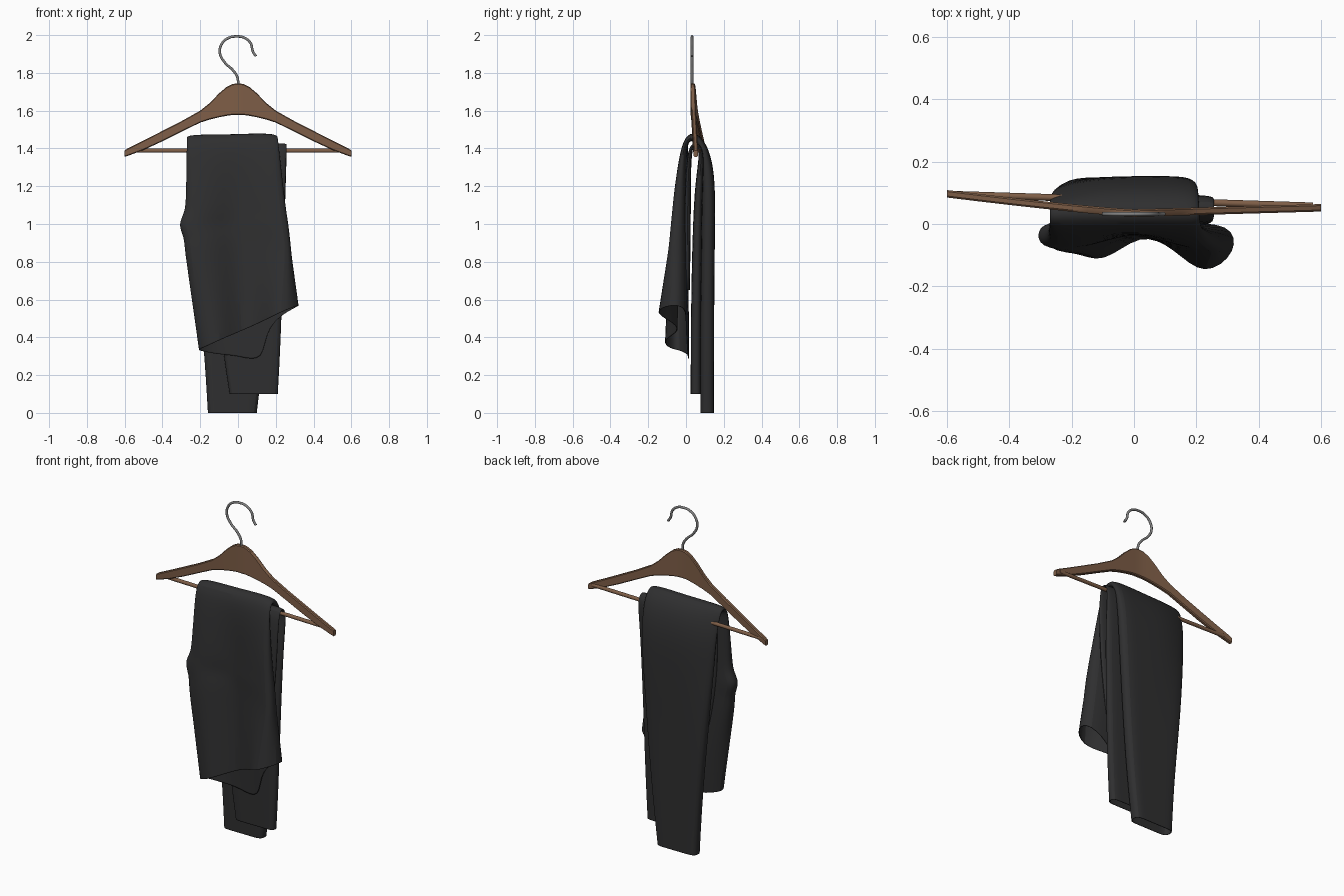
import bpy, bmesh, math
from mathutils import Vector

if "Cube" in bpy.data.objects:
    bpy.data.objects.remove(bpy.data.objects["Cube"])


def material(name, rgb):
    m = bpy.data.materials.new(name)
    m.diffuse_color = (*rgb, 1)
    m.use_nodes = True
    m.node_tree.nodes["Principled BSDF"].inputs["Base Color"].default_value = m.diffuse_color
    return m


CLOTH = material("charcoal cloth", (0.028, 0.028, 0.029))
WOOD = material("brown wood", (0.21, 0.112, 0.063))
METAL = material("grey metal", (0.22, 0.22, 0.22))


def loft(name, rings, mat, cap=False):
    """Skin a list of equal closed rings."""
    bm = bmesh.new()
    vs = [[bm.verts.new(p) for p in r] for r in rings]
    n = len(rings[0])
    for a, b in zip(vs, vs[1:]):
        for i in range(n):
            j = (i + 1) % n
            bm.faces.new((a[i], a[j], b[j], b[i]))
    if cap:
        bm.faces.new(vs[0])
        bm.faces.new(vs[-1])
    bmesh.ops.recalc_face_normals(bm, faces=bm.faces)
    me = bpy.data.meshes.new(name)
    bm.to_mesh(me)
    bm.free()
    me.materials.append(mat)
    ob = bpy.data.objects.new(name, me)
    bpy.context.collection.objects.link(ob)
    return ob


def smooth(ob, angle=40):
    bpy.ops.object.select_all(action='DESELECT')
    ob.select_set(True)
    bpy.context.view_layer.objects.active = ob
    bpy.ops.object.shade_smooth_by_angle(angle=math.radians(angle))


def tube(path, y, radius, name, mat):
    """Round wire through (x, z) points at the given y values."""
    cu = bpy.data.curves.new(name, 'CURVE')
    cu.dimensions = '3D'
    cu.bevel_depth, cu.bevel_resolution, cu.use_fill_caps = radius, 3, True
    sp = cu.splines.new('BEZIER')
    sp.bezier_points.add(len(path) - 1)
    for bp, (x, z), yy in zip(sp.bezier_points, path, y):
        bp.co = (x, yy, z)
        bp.handle_left_type = bp.handle_right_type = 'AUTO'
    sp.resolution_u = 6
    ob = bpy.data.objects.new(name, cu)
    bpy.context.collection.objects.link(ob)
    bpy.ops.object.select_all(action='DESELECT')
    ob.select_set(True)
    bpy.context.view_layer.objects.active = ob
    bpy.ops.object.convert(target='MESH')
    ob = bpy.context.object
    ob.data.materials.clear()
    ob.data.materials.append(mat)
    smooth(ob, 50)


def cloth_rings(stations):
    """Flattened 12-point rings along a path of (y, z, x left, x right, half thickness)."""
    rings = []
    fr = (0.03, 0.27, 0.5, 0.73, 0.97)
    for i, (y, z, xl, xr, t) in enumerate(stations):
        a, b = stations[max(i - 1, 0)], stations[min(i + 1, len(stations) - 1)]
        d = Vector((b[0] - a[0], b[1] - a[1])).normalized()
        ny, nz = d.y, -d.x
        prof = [(f, 1) for f in fr] + [(1, 0)] + [(f, -1) for f in fr[::-1]] + [(0, 0)]
        rings.append([Vector((xl + (xr - xl) * f, y + ny * t * s, z + nz * t * s))
                      for f, s in prof])
    return rings


def cloth(name, rings):
    ob = loft(name, rings, CLOTH)
    sub = ob.modifiers.new("soften", 'SUBSURF')
    sub.levels = sub.render_levels = 2
    sol = ob.modifiers.new("thickness", 'SOLIDIFY')
    sol.thickness, sol.offset = 0.004, -1
    smooth(ob, 60)


# outer trouser leg: back hem, over the bar, down the front
outer = cloth_rings([
    (.112, 0, -.162, .102, .035), (.112, .02, -.163, .104, .035),
    (.112, .35, -.183, .145, .036), (.115, .8, -.23, .18, .036),
    (.120, 1.15, -.262, .205, .036), (.113, 1.3, -.27, .21, .033),
    (.092, 1.415, -.275, .212, .022), (.045, 1.465, -.275, .214, .02),
    (0, 1.45, -.275, .216, .02)])
for r in outer[4:7]:
    for k, dy in ((0, -.03), (1, -.006), (11, -.02)):
        r[k].y += dy
for k, dz in ((0, -.006), (3, .008), (4, .006)):
    outer[7][k].z += dz

# waist part: front bulges at both sides and stays back in the middle
FRONT = (.75, .8, -.1, .45, .95)
WAIST = [(-.04, 1.36, -.277, .226), (-.078, 1.15, -.28, .25), (-.088, 1.06, -.285, .262),
         (-.096, 1.0, -.325, .272), (-.104, .93, -.29, .28), (-.113, .86, -.288, .287)]
for s, z, xl, xr in WAIST:
    ring = [Vector((xl + (xr - xl) * f, -.03 + (s + .03) * k, z))
            for f, k in zip((.03, .27, .5, .73, .97), FRONT)]
    ring.append(Vector((xr, s * .5, z)))
    ring += [Vector((xl + (xr - xl) * f, y, z)) for f, y in
             zip((.97, .73, .5, .27, .03), (-.002, .008, .012, .012, .008))]
    ring.append(Vector((xl, s * .4, z)))
    outer.append(ring)

# slanted, wavy waist opening
hem = [Vector(p) for p in (
    (-.2, -.085, .338), (-.1, -.135, .385), (.02, -.022, .435), (.13, -.08, .485),
    (.225, -.175, .535), (.335, -.09, .575), (.315, .006, .565), (.145, .0, .47),
    (.14, .015, .262), (0, .018, .305), (-.1, .014, .308), (-.222, -.03, .333))]
last = outer[-1]
for w in (.3, .62, .95, 1):
    outer.append([a.lerp(b, w) for a, b in zip(last, hem)])
cloth("outer_leg_and_waist", outer)

# inner trouser leg, folded beneath the outer one
cloth("inner_leg", cloth_rings([
    (.052, .1, -.047, .213, .027), (.052, .12, -.05, .214, .027),
    (.052, .35, -.085, .228, .027), (.056, .8, -.14, .243, .026),
    (.066, 1.2, -.2, .257, .022), (.085, 1.36, -.22, .262, .013),
    (.07, 1.422, -.22, .262, .01), (.03, 1.428, -.22, .262, .01),
    (.012, 1.33, -.22, .26, .013), (.008, 1.0, -.22, .25, .018),
    (.004, .65, -.15, .2, .016)]))


# wooden hanger body: chamfered section swept across, mirrored side to side
def hanger_y(x):
    return .035 + (.062 * (-x / .6) ** 1.2 if x < 0 else .017 * x / .6)


half = [(0, 1.745, 1.578), (.03, 1.741, 1.577), (.06, 1.726, 1.573), (.1, 1.692, 1.565),
        (.15, 1.64, 1.553), (.2, 1.60, 1.537), (.3, 1.544, 1.488), (.4, 1.493, 1.438),
        (.5, 1.442, 1.392), (.585, 1.4, 1.36), (.6, 1.39, 1.356)]
sections = [(-x, u, l) for x, u, l in half[:0:-1]] + half
rings = []
for x, up, low in sections:
    y, t, c = hanger_y(x), .012, .005
    rings.append([(x, y - t, low + c), (x, y - t, up - c), (x, y - t + c, up), (x, y + t - c, up),
                  (x, y + t, up - c), (x, y + t, low + c), (x, y + t - c, low), (x, y - t + c, low)])
smooth(loft("hanger_body", rings, WOOD, cap=True), 35)

# trouser bar
tube([(-.575, 1.388), (.575, 1.388)], [.095, .058], .011, "trouser_bar", WOOD)

# wire hook
hook = [(0, 1.72), (-.003, 1.775), (-.025, 1.812), (-.07, 1.855), (-.096, 1.905), (-.085, 1.955),
        (-.05, 1.985), (-.01, 1.993), (.035, 1.985), (.068, 1.955), (.078, 1.915), (.095, 1.888)]
tube(hook, [.032] * len(hook), .007, "hook", METAL)
